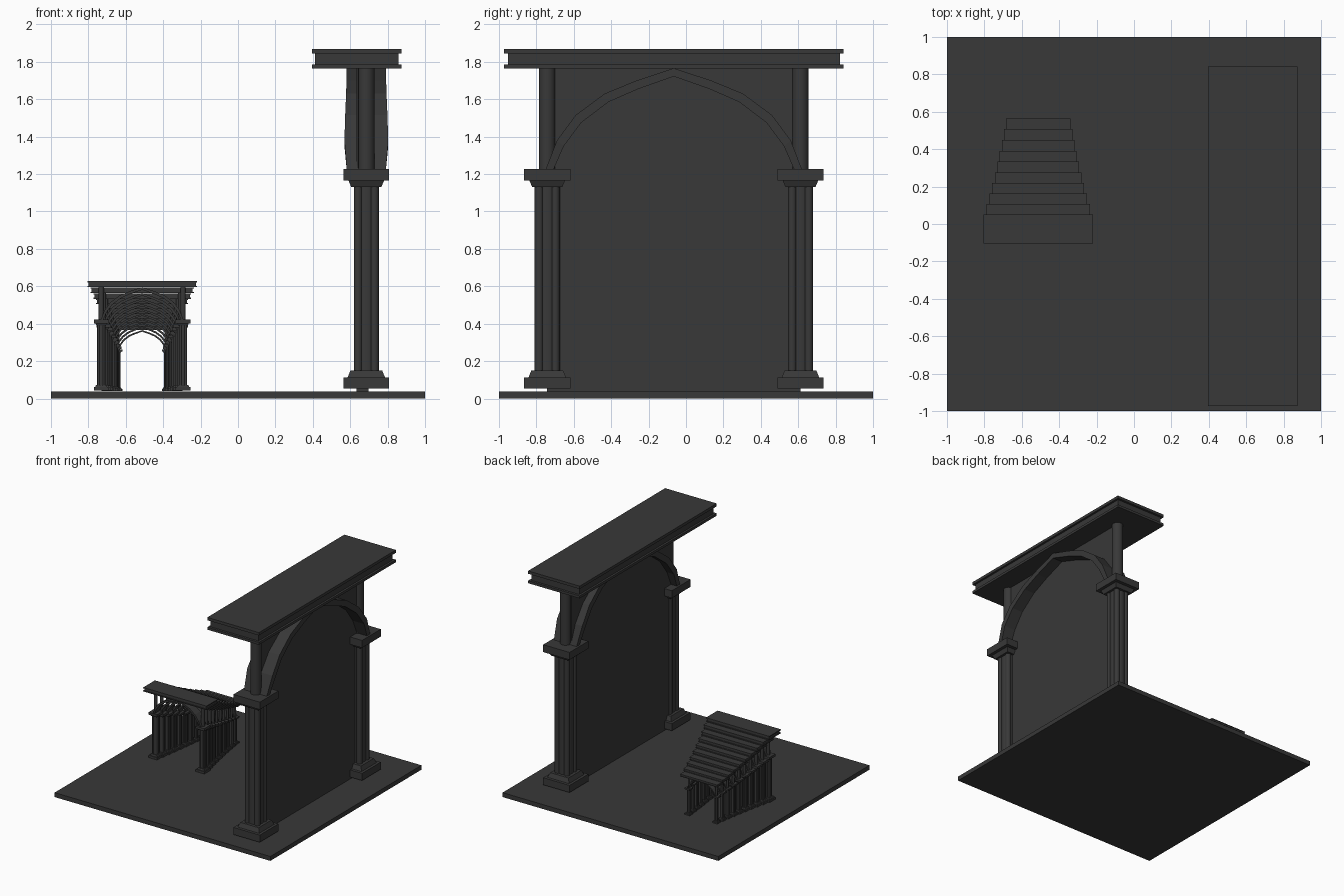
import bpy, bmesh, math
from mathutils import Matrix

if "Cube" in bpy.data.objects:
    bpy.data.objects.remove(bpy.data.objects["Cube"])

FLOOR = 0.037
STONE = bpy.data.materials.new("dark_stone")
STONE.diffuse_color = (0.04, 0.04, 0.04, 1)
STONE.use_nodes = True
STONE.node_tree.nodes["Principled BSDF"].inputs["Base Color"].default_value = STONE.diffuse_color


def make_object(name, bm, matrix=Matrix(), smooth=False):
    bmesh.ops.recalc_face_normals(bm, faces=bm.faces)
    bm.transform(matrix)
    me = bpy.data.meshes.new(name)
    bm.to_mesh(me)
    bm.free()
    me.materials.append(STONE)
    ob = bpy.data.objects.new(name, me)
    bpy.context.collection.objects.link(ob)
    if smooth:
        bpy.ops.object.select_all(action='DESELECT')
        ob.select_set(True)
        bpy.context.view_layer.objects.active = ob
        bpy.ops.object.shade_smooth_by_angle(angle=math.radians(32))
    return ob


def box(bm, x, y, z):
    m = Matrix.LocRotScale(((x[0] + x[1]) / 2, (y[0] + y[1]) / 2, (z[0] + z[1]) / 2), None,
                           (x[1] - x[0], y[1] - y[0], z[1] - z[0]))
    bmesh.ops.create_cube(bm, size=1, matrix=m)


def prism(bm, n, r0, r1, x, y, z0, z1, turn=0.0):
    m = Matrix.Translation((x, y, (z0 + z1) / 2)) @ Matrix.Rotation(turn, 4, 'Z')
    bmesh.ops.create_cone(bm, cap_ends=True, segments=n, radius1=r0, radius2=r1,
                          depth=z1 - z0, matrix=m)


# Arch stations: outer y, outer z, inner y, inner z, half depth
HALF_ARCH = [(0.685, 1.225, 0.643, 1.225, 0.105), (0.625, 1.38, 0.588, 1.35, 0.117),
             (0.525, 1.515, 0.495, 1.475, 0.113), (0.37, 1.63, 0.35, 1.585, 0.108),
             (0.2, 1.70, 0.19, 1.655, 0.106)]
ARCH = ([(-a, b, -c, d, h) for a, b, c, d, h in HALF_ARCH] + [(0, 1.766, 0, 1.722, 0.105)]
        + HALF_ARCH[::-1])
COL_Y = 0.677
Q = math.pi / 4
R2 = math.sqrt(2)


def bay(name, matrix):
    """One arched bay, spanning along y, columns at x = 0."""
    # columns with stepped base, clustered shaft, capital and upper shaft
    bm = bmesh.new()
    for y in (-COL_Y, COL_Y):
        box(bm, (-0.122, 0.122), (y - 0.124, y + 0.124), (0.053, 0.113))
        prism(bm, 4, 0.1 * R2, 0.085 * R2, 0, y, 0.113, 0.15, Q)
        prism(bm, 16, 0.062, 0.062, 0, y, 0.15, 1.13)
        for dx in (-0.044, 0.044):
            for dy in (-0.044, 0.044):
                prism(bm, 12, 0.023, 0.023, dx, y + dy, 0.15, 1.13)
        prism(bm, 4, 0.08 * R2, 0.095 * R2, 0, y, 1.13, 1.165, Q)
        box(bm, (-0.122, 0.122), (y - 0.124, y + 0.124), (1.165, 1.227))
        prism(bm, 16, 0.044, 0.044, 0, y, 1.227, 1.766)
    make_object(name + "_columns", bm, matrix, smooth=True)

    # pointed arch band
    bm = bmesh.new()
    rings = [[bm.verts.new(p) for p in ((-h, oy, oz), (h, oy, oz), (h, iy, iz), (-h, iy, iz))]
             for oy, oz, iy, iz, h in ARCH]
    for a, b in zip(rings, rings[1:]):
        for i in range(4):
            j = (i + 1) % 4
            bm.faces.new((a[i], a[j], b[j], b[i]))
    bm.faces.new(rings[0])
    bm.faces.new(rings[-1])
    make_object(name + "_arch", bm, matrix)

    # layered cornice slab
    bm = bmesh.new()
    for hx, hy, z0, z1 in ((0.239, 0.907, 1.765, 1.786), (0.222, 0.888, 1.786, 1.844),
                           (0.239, 0.907, 1.844, 1.868)):
        box(bm, (-0.051 - hx, -0.051 + hx), (-hy, hy), (z0, z1))
    make_object(name + "_cornice", bm, matrix)


# floor plate
bm = bmesh.new()
box(bm, (-1, 1), (-1, 1), (0, FLOOR))
make_object("floor", bm)

# large arch with filled wall panel
LARGE = Matrix.Translation((0.686, -0.065, 0))
bay("large_bay", LARGE)
bm = bmesh.new()
box(bm, (-0.052, 0.012), (-COL_Y, COL_Y), (FLOOR, 1.766))
make_object("wall_panel", bm, LARGE)

# receding gallery of shrinking bays
COUNT = 10
for i in range(COUNT):
    s = 0.323 * (0.19 / 0.323) ** (i / (COUNT - 1))
    y = -0.0275 + i * 0.0608 - 0.051 * s
    m = (Matrix.Translation((-0.5125, y, FLOOR)) @ Matrix.Rotation(-math.pi / 2, 4, 'Z')
         @ Matrix.Scale(s, 4) @ Matrix.Translation((0, 0, -FLOOR)))
    bay(f"gallery_bay_{i + 1}", m)
